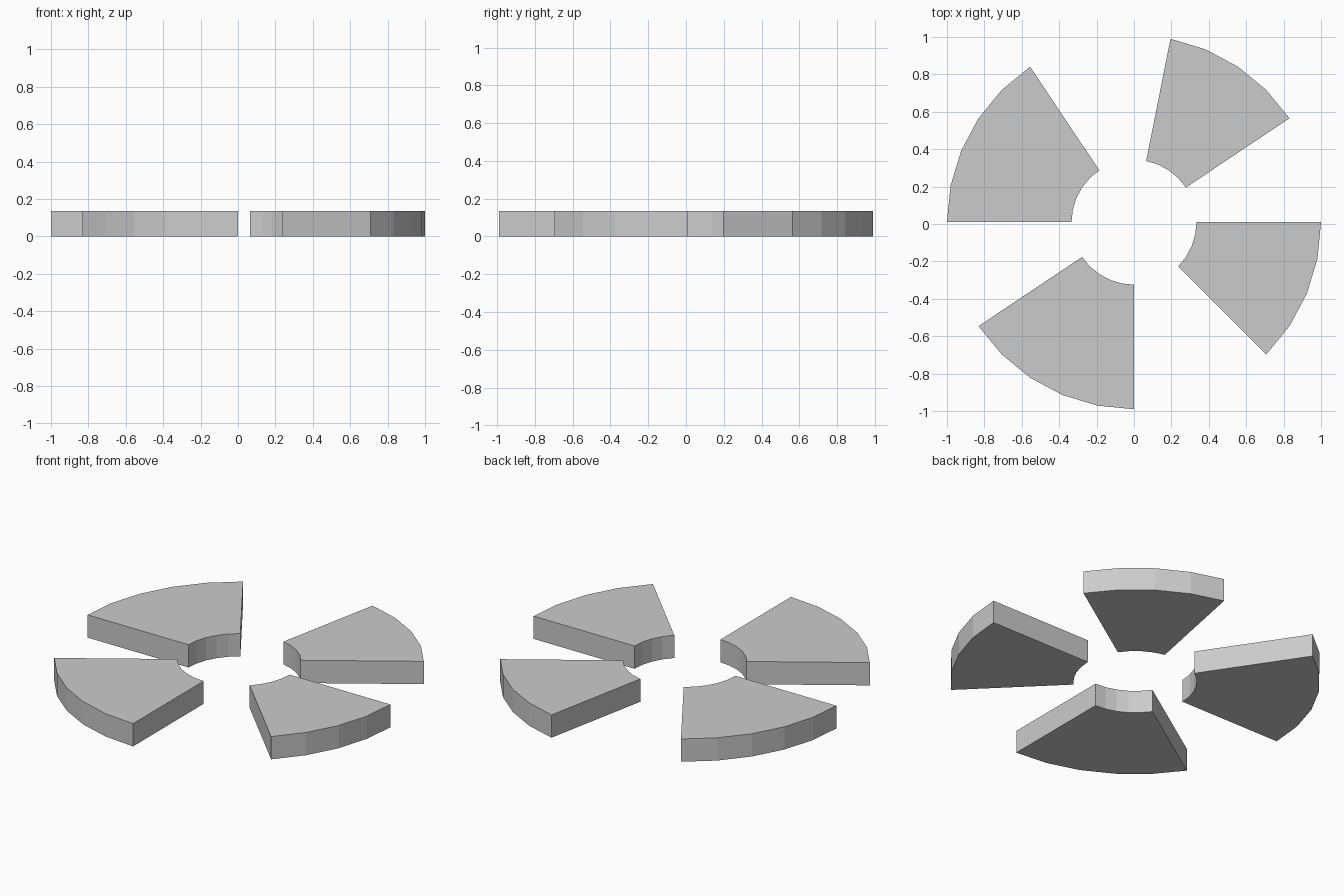
import bpy, bmesh
from math import cos, sin, radians

if "Cube" in bpy.data.objects:
    bpy.data.objects.remove(bpy.data.objects["Cube"])

R_OUT, R_IN, HEIGHT, CY = 1.0, 0.334, 0.136, 0.0096
STEP = 11.25  # 32-sided ring


def ring_sector(name, start, segments):
    bm = bmesh.new()
    # one rectangular cross-section per ring step
    rows = []
    for i in range(segments + 1):
        a = radians((start + i) * STEP)
        rows.append([bm.verts.new((r * cos(a), r * sin(a) + CY, z))
                     for r, z in ((R_IN, 0), (R_OUT, 0), (R_OUT, HEIGHT), (R_IN, HEIGHT))])
    for p, q in zip(rows, rows[1:]):
        for k in range(4):
            n = (k + 1) % 4
            bm.faces.new((p[k], p[n], q[n], q[k]))
    # end caps
    bm.faces.new(rows[0])
    bm.faces.new(rows[-1])
    bmesh.ops.recalc_face_normals(bm, faces=bm.faces)
    mesh = bpy.data.meshes.new(name)
    bm.to_mesh(mesh)
    bm.free()
    bpy.context.collection.objects.link(bpy.data.objects.new(name, mesh))


# four slabs: start step (counter-clockwise from +x) and segment count
for name, start, segments in (("slab_back_right", 3, 4), ("slab_back_left", 11, 5),
                              ("slab_front_left", 19, 5), ("slab_front_right", 28, 4)):
    ring_sector(name, start, segments)
